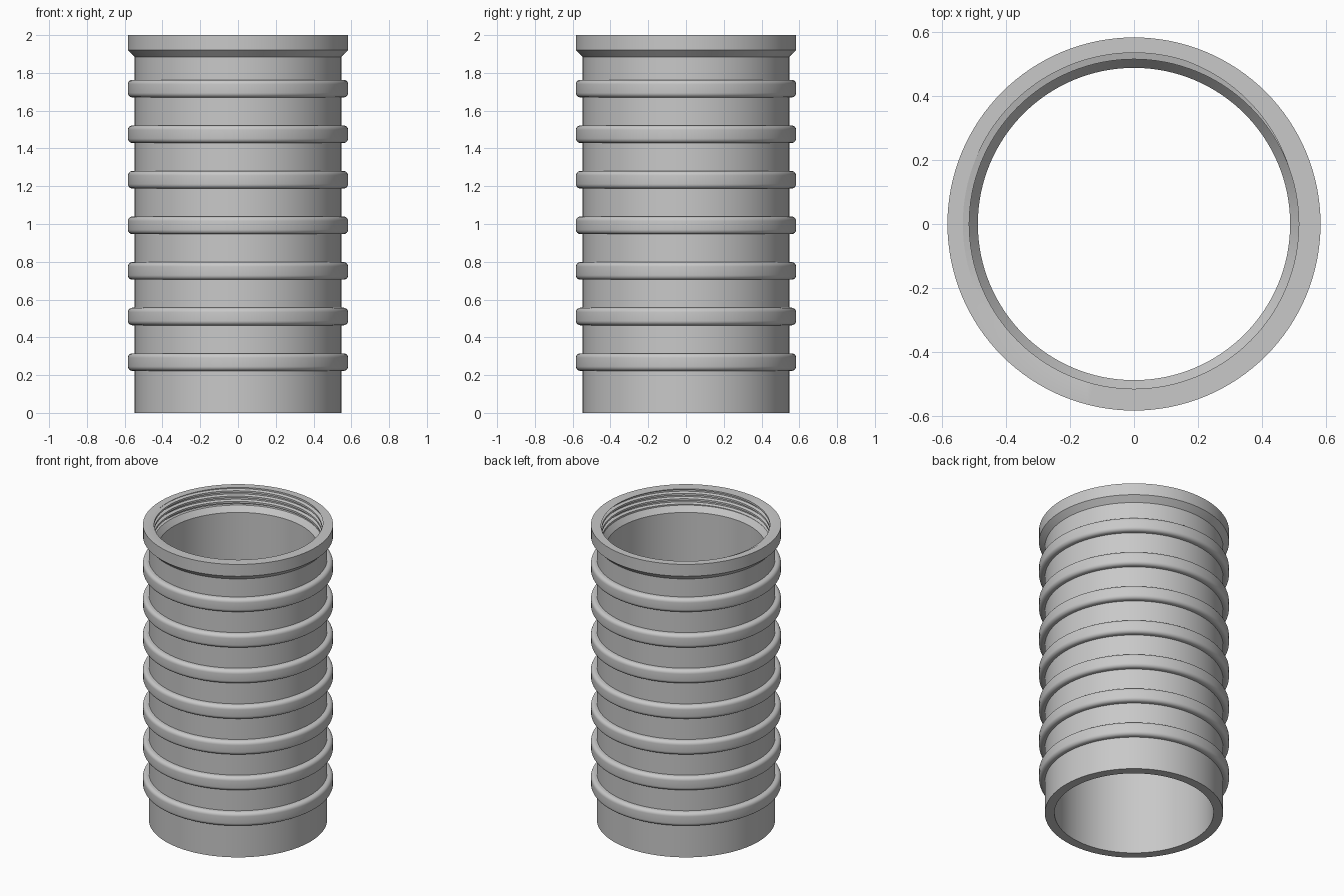
import bpy
import bmesh
from math import sin, cos, pi, radians

cube = bpy.data.objects.get("Cube")
if cube:
    bpy.data.objects.remove(cube, do_unlink=True)

SEGMENTS = 128
OUTER, INNER, RIM = 0.547, 0.488, 0.583
CREST, ROOT, PITCH = 0.515, 0.535, 0.036
THREAD_BOTTOM, TOP = 1.89, 2.0

grey = bpy.data.materials.new("plain grey")
grey.use_nodes = True
grey.diffuse_color = (0.58, 0.58, 0.58, 1)
grey.node_tree.nodes["Principled BSDF"].inputs["Base Color"].default_value = grey.diffuse_color


def lathe(name, profile):
    """Sweep a closed (radius, z) loop, given as a function of turn 0..1, around z."""
    bm = bmesh.new()
    columns = []
    for i in range(SEGMENTS + 1):
        a = 2 * pi * i / SEGMENTS
        columns.append([bm.verts.new((r * cos(a), r * sin(a), z))
                        for r, z in profile(i / SEGMENTS)])
    for c, d in zip(columns, columns[1:]):
        for j in range(len(c)):
            k = (j + 1) % len(c)
            bm.faces.new((c[j], d[j], d[k], c[k]))
    bmesh.ops.remove_doubles(bm, verts=bm.verts, dist=0.0002)
    bmesh.ops.recalc_face_normals(bm, faces=bm.faces)
    mesh = bpy.data.meshes.new(name)
    bm.to_mesh(mesh)
    bm.free()
    mesh.materials.append(grey)
    obj = bpy.data.objects.new(name, mesh)
    bpy.context.collection.objects.link(obj)
    bpy.ops.object.select_all(action='DESELECT')
    obj.select_set(True)
    bpy.context.view_layer.objects.active = obj
    bpy.ops.object.shade_smooth_by_angle(angle=radians(30))
    return obj


# Internal screw thread: flat crest, slope, flat root, slope in each pitch
STEPS = ((0, CREST), (0.35, CREST), (0.5, ROOT), (0.85, ROOT), (1, CREST))


def thread_radius(phase):
    for (p, r), (q, s) in zip(STEPS, STEPS[1:]):
        if phase <= q:
            return r + (s - r) * (phase - p) / (q - p)
    return CREST


def thread(turn):
    points = []
    for n in range(-2, 6):
        for p, _ in STEPS[:-1]:
            z = THREAD_BOTTOM + PITCH * (n + p + turn)
            z = min(max(z, THREAD_BOTTOM), TOP)
            phase = ((z - THREAD_BOTTOM) / PITCH - turn + 1e-6) % 1
            points.append((thread_radius(phase), z))
    return points


# Tube wall with flared rim and threaded mouth
def tube_profile(turn):
    outside = [(RIM, TOP), (RIM, 1.92), (OUTER, 1.885), (OUTER, 0)]
    inside = [(INNER, 0), (INNER, 1.853), (CREST, THREAD_BOTTOM)]
    return outside + inside + thread(turn)


lathe("threaded_tube", tube_profile)


# Rounded reinforcing ribs
def rib_profile(z, half=0.0465, fillet=0.024):
    points = [(OUTER - 0.01, z - half)]
    for side, start in ((-1, -pi / 2), (1, 0)):
        for i in range(7):
            a = start + i * pi / 12
            points.append((RIM - fillet + fillet * cos(a),
                           z + side * (half - fillet) + fillet * sin(a)))
    return points + [(OUTER - 0.01, z + half)]


for n in range(7):
    loop = rib_profile(0.269 + 0.2413 * n)
    lathe(f"rib_{n + 1}", lambda turn: loop)
